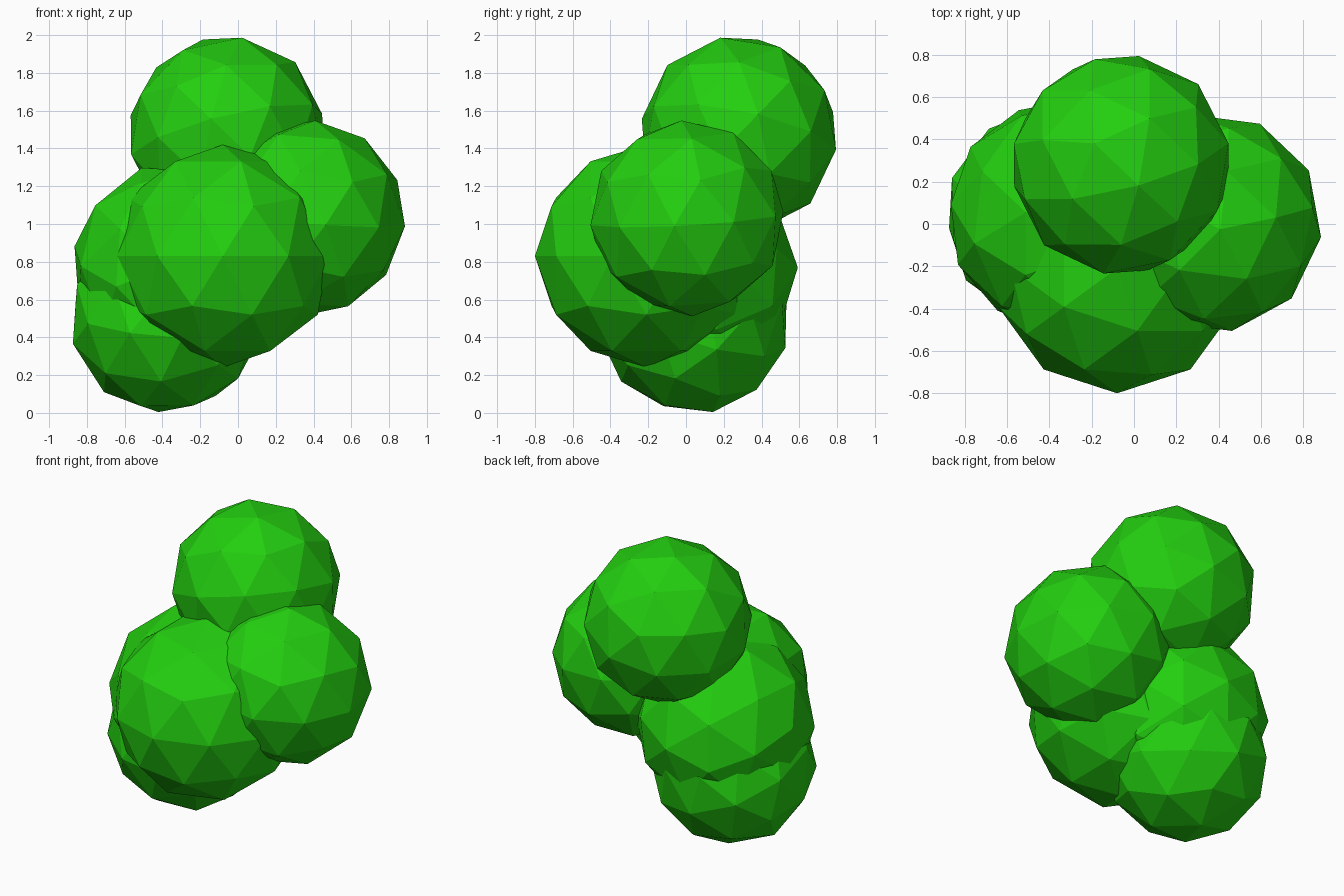
import bpy
from mathutils import Matrix, Vector

if "Cube" in bpy.data.objects:
    bpy.data.objects.remove(bpy.data.objects["Cube"])

green = bpy.data.materials.new("leaf_green")
green.diffuse_color = (0.017, 0.62, 0.005, 1)
green.use_nodes = True
green.node_tree.nodes["Principled BSDF"].inputs["Base Color"].default_value = green.diffuse_color


def leaf_clump(name, center, radius, pole=(0, 0, 1), side=(0, 1, 0)):
    """Low-poly ball, turned so its local z and y follow pole and side."""
    z = Vector(pole).normalized()
    y = Vector(side)
    y = (y - z * y.dot(z)).normalized()
    x = y.cross(z)
    turn = Matrix((x, y, z)).transposed().to_4x4()
    bpy.ops.mesh.primitive_ico_sphere_add(subdivisions=2, radius=radius)
    ob = bpy.context.object
    ob.name = name
    ob.data.transform(Matrix.Translation(center) @ turn)
    ob.data.materials.append(green)
    return ob


# Five overlapping foliage clumps
leaf_clump("top_clump", (-0.06, 0.28, 1.475), 0.527,
           (0.503, -0.509, 0.698), (-0.69, -0.72, -0.03))
leaf_clump("right_clump", (0.37, 0.005, 1.03), 0.52,
           (0.918, 0.14, 0.393), (0.18, -0.99, -0.07))
leaf_clump("front_clump", (-0.08, -0.21, 0.83), 0.59)
leaf_clump("back_left_clump", (-0.32, 0.035, 0.77), 0.56,
           (0.617, -0.065, 0.79), (0.105, 0.99, 0))
leaf_clump("bottom_clump", (-0.385, 0.04, 0.505), 0.512,
           (-0.176, 0.961, 0.209), (-0.07, 0.2, -0.98))
